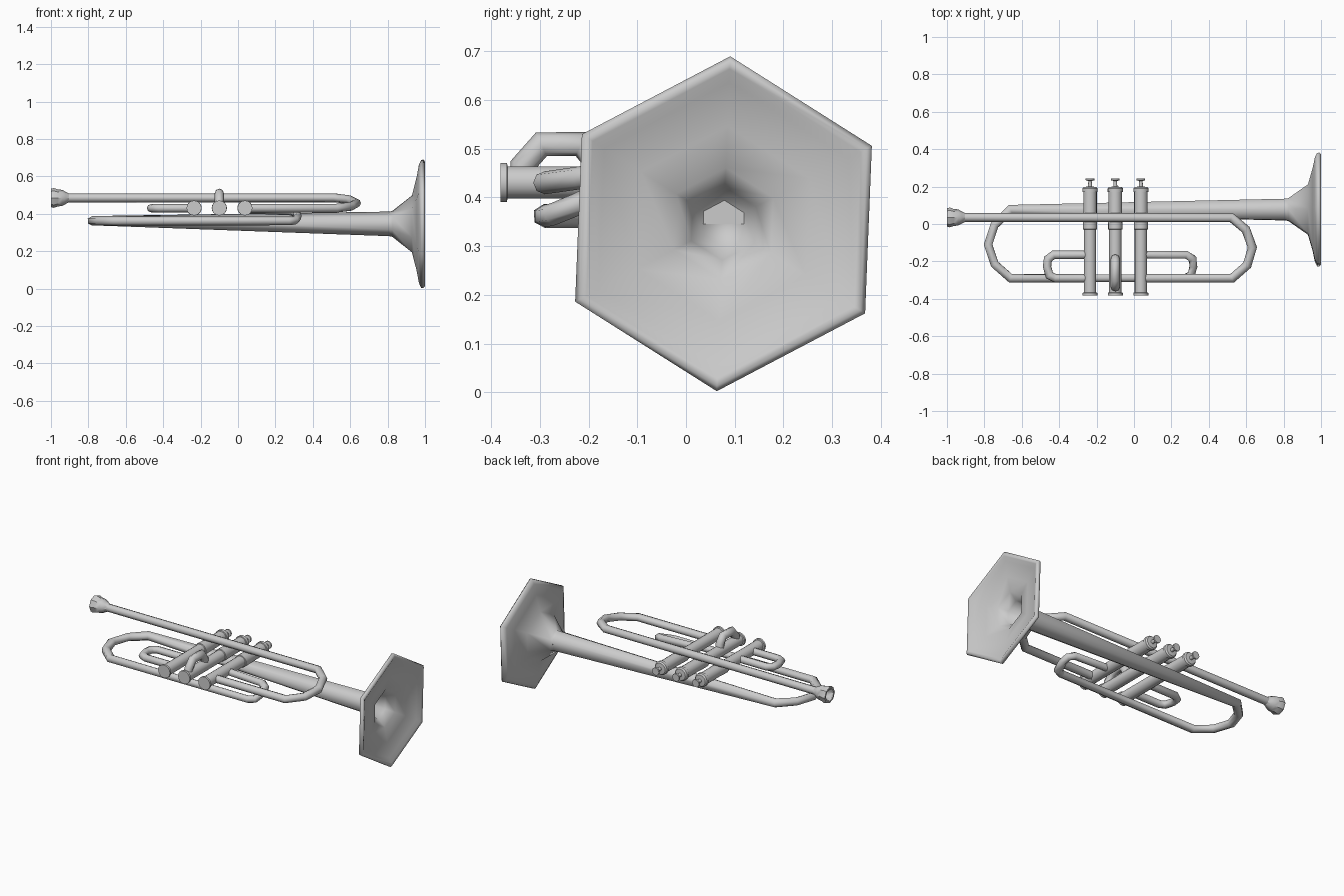
import bpy, bmesh
from math import cos, sin, pi, radians
from mathutils import Vector

if "Cube" in bpy.data.objects:
    bpy.data.objects.remove(bpy.data.objects["Cube"])


def make(name, rings, smooth_angle, cap_start=True, cap_end=True):
    """Skin a list of point rings into an object."""
    bm = bmesh.new()
    loops = [[bm.verts.new(p) for p in ring] for ring in rings]
    n = len(loops[0])
    for a, b in zip(loops, loops[1:]):
        for i in range(n):
            j = (i + 1) % n
            bm.faces.new((a[i], a[j], b[j], b[i]))
    if cap_start:
        bm.faces.new(loops[0])
    if cap_end:
        bm.faces.new(loops[-1])
    bmesh.ops.recalc_face_normals(bm, faces=bm.faces)
    me = bpy.data.meshes.new(name)
    bm.to_mesh(me)
    bm.free()
    ob = bpy.data.objects.new(name, me)
    bpy.context.collection.objects.link(ob)
    bpy.context.view_layer.objects.active = ob
    ob.select_set(True)
    bpy.ops.object.shade_smooth_by_angle(angle=radians(smooth_angle))
    ob.select_set(False)
    return ob


def tube(name, pts, radii, sides=8, ref=(0, 0, 1), phase=0.0):
    """Sweep a polygon along a path, mitred at the corners."""
    pts = [Vector(p) for p in pts]
    if not isinstance(radii, (list, tuple)):
        radii = [radii] * len(pts)
    rings = []
    for k, p in enumerate(pts):
        d0 = (p - pts[max(k - 1, 0)]).normalized()
        d1 = (pts[min(k + 1, len(pts) - 1)] - p).normalized()
        t = (d0 + d1).normalized()
        mitre = 1 / max(t.dot(d1 if d1.length else d0), 0.7)
        side = t.cross(Vector(ref)).normalized()
        up = side.cross(t)
        rings.append([p + radii[k] * (up * cos(a) + side * sin(a) * mitre)
                      for a in (phase + 2 * pi * i / sides for i in range(sides))])
    return make(name, rings, 65)


def lathe(name, centre, axis, profile, sides, phase=0.0, angle=40):
    """Revolve (position, radius) pairs about an x or y axis."""
    cx, cy, cz = centre
    rings = []
    for t, r in profile:
        ring = []
        for i in range(sides):
            a = phase + 2 * pi * i / sides
            u, w = -r * sin(a), r * cos(a)
            ring.append((t, cy + u, cz + w) if axis == 'x' else (cx + u, t, cz + w))
        rings.append(ring)
    return make(name, rings, angle)


tilt = radians(-2.3)

# Flared six-sided bell, outside then back down the inside
lathe("bell", (0, 0.077, 0.346), 'x',
      [(0.81, 0.066), (0.825, 0.069), (0.93, 0.152), (0.955, 0.25), (0.967, 0.315),
       (0.979, 0.342), (0.991, 0.344), (1.0, 0.333), (0.996, 0.318), (0.982, 0.29),
       (0.965, 0.20), (0.945, 0.115), (0.90, 0.075), (0.82, 0.048)], 6, tilt, 80)

# Main tube: third valve, small bend, lower run, rear bend, tapered bell pipe
tube("bell_pipe",
     [(0.04, -0.165, 0.425), (0.28, -0.165, 0.415), (0.312, -0.185, 0.405),
      (0.318, -0.225, 0.385), (0.305, -0.275, 0.365), (0.27, -0.29, 0.362),
      (-0.66, -0.29, 0.362), (-0.745, -0.215, 0.362), (-0.78, -0.11, 0.362),
      (-0.745, -0.005, 0.362), (-0.66, 0.077, 0.362), (0.82, 0.077, 0.346)],
     [0.023] * 6 + [0.025] * 4 + [0.028, 0.066], 6, phase=tilt)

# Lead pipe with front tuning bend back into the valves
tube("lead_pipe",
     [(-0.93, 0.035, 0.485), (0.52, 0.035, 0.485), (0.598, -0.03, 0.475),
      (0.633, -0.125, 0.457), (0.605, -0.22, 0.44), (0.525, -0.29, 0.43),
      (0.04, -0.29, 0.43)], 0.0235)

# Rear valve slide
tube("rear_slide",
     [(-0.235, -0.165, 0.43), (-0.43, -0.165, 0.43), (-0.46, -0.187, 0.43),
      (-0.465, -0.227, 0.43), (-0.452, -0.275, 0.43), (-0.42, -0.29, 0.43),
      (-0.235, -0.29, 0.43)], 0.022)

# Upright slide on the middle valve
tube("middle_slide",
     [(-0.1, -0.338, 0.43), (-0.1, -0.336, 0.465), (-0.1, -0.297, 0.509),
      (-0.1, -0.215, 0.51), (-0.1, -0.187, 0.475), (-0.1, -0.185, 0.43)],
     0.0245, ref=(1, 0, 0))

# Mouthpiece with hollow cup
lathe("mouthpiece", (0, 0.035, 0.485), 'x',
      [(-0.90, 0.022), (-0.92, 0.032), (-0.94, 0.043), (-0.965, 0.046), (-0.985, 0.053),
       (-1.0, 0.049), (-1.0, 0.038), (-0.975, 0.026), (-0.955, 0.01)], 8)

# Three valves: casing, caps, stem and finger button
for n, x in enumerate((-0.235, -0.1, 0.037), 1):
    lathe(f"valve_{n}", (x, 0, 0.431), 'y',
          [(-0.381, 0.04), (-0.368, 0.04), (-0.366, 0.033), (-0.03, 0.033),
           (-0.028, 0.038), (0.0, 0.038), (0.06, 0.036), (0.17, 0.036),
           (0.172, 0.041), (0.19, 0.041), (0.198, 0.034), (0.2, 0.011),
           (0.23, 0.009), (0.234, 0.023), (0.243, 0.023)], 16)
